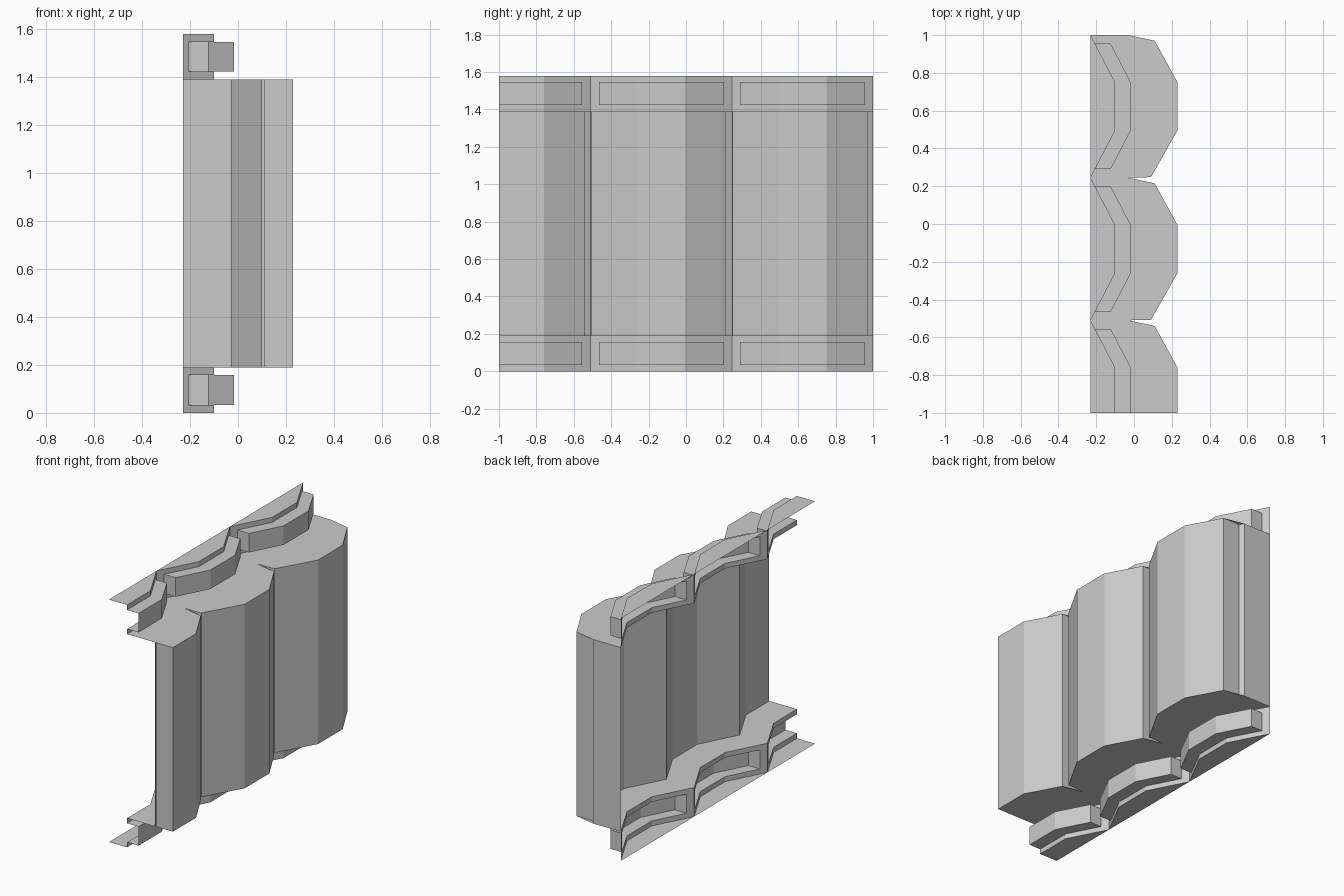
import bpy, bmesh

if "Cube" in bpy.data.objects:
    bpy.data.objects.remove(bpy.data.objects["Cube"])

BAY = 0.755                      # bay length, bays run from y = 1 towards y = -1
Z0, Z1, Z2, Z3 = 0.0, 0.19, 1.39, 1.58
BAYS = [(1 - i * BAY, min(BAY, 2 - i * BAY)) for i in range(3)]


def zig(d):
    """x of the folded back line at distance d into a bay"""
    return -0.23 + 0.13 * max(0, min(1, d / 0.25, (BAY - d) / 0.25))


def stations(ds, length):
    return [d for d in ds if d < length - 1e-4] + [length]


def make(name, faces):
    bm = bmesh.new()
    for f in faces:
        bm.faces.new([bm.verts.new(p) for p in f])
    bmesh.ops.remove_doubles(bm, verts=bm.verts, dist=1e-4)
    bmesh.ops.recalc_face_normals(bm, faces=bm.faces)
    me = bpy.data.meshes.new(name)
    bm.to_mesh(me)
    bm.free()
    ob = bpy.data.objects.new(name, me)
    bpy.context.collection.objects.link(ob)


def sheet(pts, za, zb):
    """vertical faces along a plan path"""
    return [[(*p, za), (*q, za), (*q, zb), (*p, zb)] for p, q in zip(pts, pts[1:])]


def flat(pts, z):
    return [(x, y, z) for x, y in pts]


def zig_path(y, n, off=0.0):
    return [(zig(d) + off, y - d) for d in stations([0, 0.25, 0.505], n)]


# thick folded wall: front sheet, back sheet, end faces
wall, ledges = [], []
for y, n in BAYS:
    full = n > BAY - 1e-4
    front = [(-0.03, 0), (-0.014, 0.03), (0.11, 0.03), (0.23, 0.25)]
    front += [(0.23, 0.505), (0.09, BAY - 0.003), (-0.03, BAY)] if full else [(0.23, n)]
    front = [(x, y - d) for x, d in front]
    wall += sheet(front, Z1, Z2) + sheet(zig_path(y, n, 0.2), Z1, Z2)
    # flat ledges closing the wall above and below
    outline = [front[0]] + front[2:] + zig_path(y, n)[::-1]
    ledges += [flat(outline, Z1), flat(outline, Z2)]
wall += sheet([(0.11, -1), (0.23, -1)], Z1, Z2)
wall += sheet([(-0.23, 1), (-0.03, 1)], Z1, Z2)
make("folded_wall", wall)
make("wall_ledges", ledges)


def rail(name, za, zb, plate_z):
    """folded strip with one hollow box per bay pushed out to the front"""
    faces, ba, bb, out = [], za + 0.033, zb - 0.033, 0.083
    for y, n in BAYS:
        ds = stations([0, 0.045, 0.25, 0.505, BAY - 0.045], n)
        for d, e in zip(ds, ds[1:]):
            p, q = (zig(d), y - d), (zig(e), y - e)
            if d < 0.01 or d > BAY - 0.05:
                faces += sheet([p, q], za, zb)
                continue
            po, qo = (p[0] + out, p[1]), (q[0] + out, q[1])
            faces += sheet([p, q], za, ba) + sheet([p, q], bb, zb) + sheet([po, qo], ba, bb)
            faces += [flat([p, q, qo, po], z) for z in (ba, bb)]
        for d in (0.045, BAY - 0.045):
            if d < n:
                faces += sheet([(zig(d), y - d), (zig(d) + out, y - d)], ba, bb)
        # flat outer plate
        path = zig_path(y, n)
        if path[-1][0] > -0.229:
            path.append((-0.23, y - n))
        faces.append(flat(path, plate_z))
    make(name, faces)


rail("bottom_rail", Z0, Z1, Z0)
rail("top_rail", Z2, Z3, Z3)
